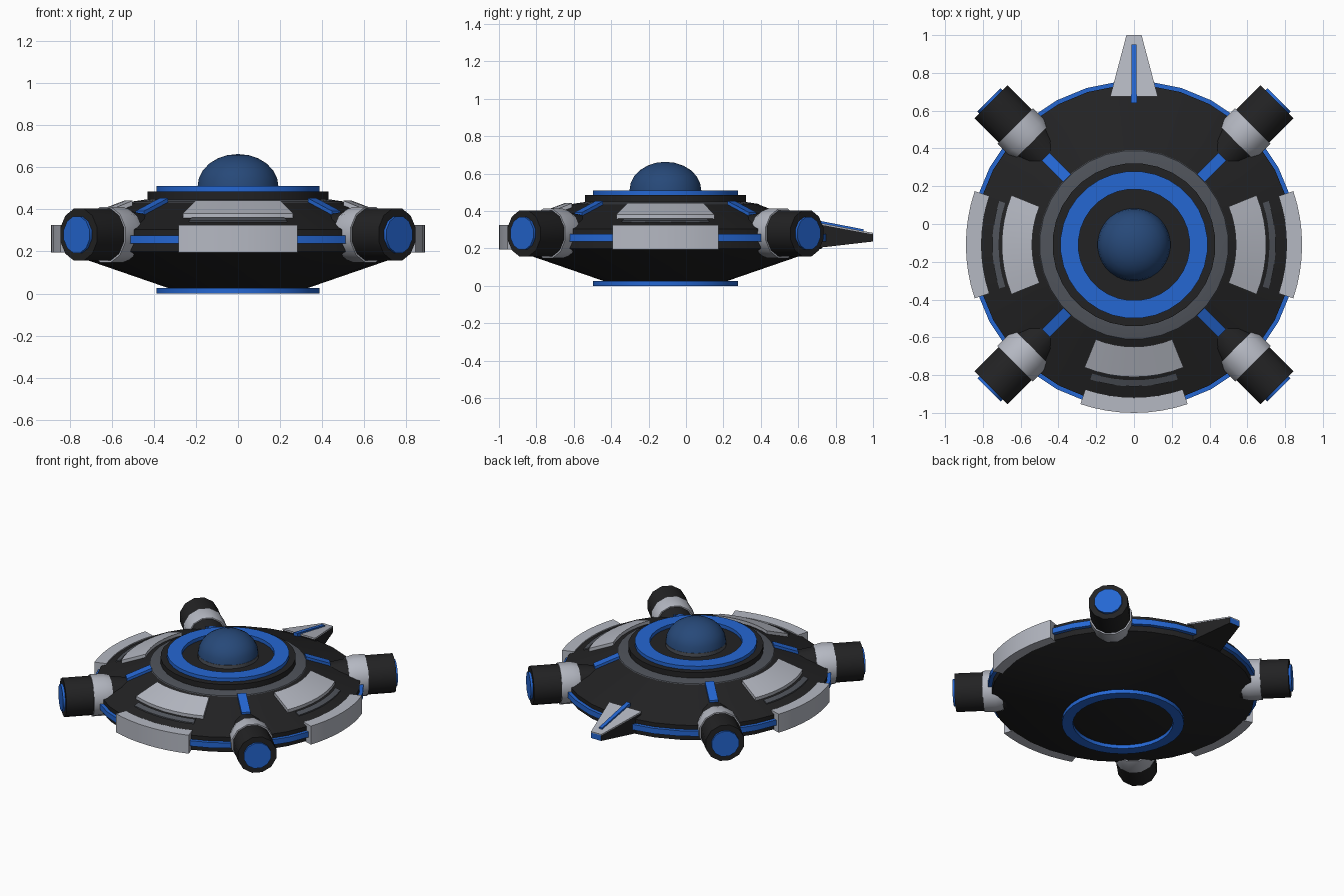
import bpy, bmesh, math
from mathutils import Matrix, Vector

if "Cube" in bpy.data.objects:
    bpy.data.objects.remove(bpy.data.objects["Cube"])

CENTRE = Matrix.Translation((0, -0.11, 0))


def material(name, rgb):
    m = bpy.data.materials.new(name)
    m.diffuse_color = (*rgb, 1)
    m.use_nodes = True
    m.node_tree.nodes["Principled BSDF"].inputs["Base Color"].default_value = m.diffuse_color
    return m


BLACK = material("hull black", (0.016, 0.016, 0.017))
BLUE = material("bright blue", (0.018, 0.135, 0.65))
GLASS = material("dome blue", (0.02, 0.066, 0.19))
LIGHT = material("light grey", (0.46, 0.48, 0.54))
DARK = material("dark grey", (0.08, 0.088, 0.105))


def finish(bm, name, mats, matrix, angle=35):
    bmesh.ops.remove_doubles(bm, verts=bm.verts, dist=1e-5)
    bmesh.ops.recalc_face_normals(bm, faces=bm.faces)
    me = bpy.data.meshes.new(name)
    bm.to_mesh(me)
    bm.free()
    me.transform(matrix)
    for m in mats:
        me.materials.append(m)
    for p in me.polygons:
        p.use_smooth = True
    me.set_sharp_from_angle(angle=math.radians(angle))
    ob = bpy.data.objects.new(name, me)
    bpy.context.collection.objects.link(ob)
    return ob


def sweep(name, mat, section, n=32, mid=None, half=None, matrix=CENTRE, loop=True, angle=35):
    """Turn an (r, z) section about z: a full turn, or an arc of +-half degrees about mid."""
    bm = bmesh.new()
    full = half is None
    start = math.pi / n if full else math.radians(mid - half)
    step = 2 * math.pi / n if full else math.radians(2 * half) / n
    rows = []
    for i in range(n if full else n + 1):
        a = start + i * step
        rows.append([bm.verts.new((r * math.cos(a), r * math.sin(a), z)) for r, z in section])
    k = len(section)
    for i in range(n):
        p, q = rows[i], rows[(i + 1) % len(rows)]
        for j in range(k if loop else k - 1):
            l = (j + 1) % k
            if section[j][0] < 1e-6:
                bm.faces.new((p[j], q[l], p[l]))
            elif section[l][0] < 1e-6:
                bm.faces.new((p[j], q[j], p[l]))
            else:
                bm.faces.new((p[j], q[j], q[l], p[l]))
    if not full:
        bm.faces.new(rows[0])
        bm.faces.new(rows[-1])
    bm.verts.ensure_lookup_table()
    return finish(bm, name, [mat], matrix, angle)


def rect(r0, r1, z0, z1):
    return [(r0, z0), (r1, z0), (r1, z1), (r0, z1)]


def hull_z(r):
    """Height of the sloping upper hull at radius r."""
    return 0.435 - (r - 0.50) * 0.38


def on_hull(r0, r1, sink, rise):
    return [(r0, hull_z(r0) - sink), (r1, hull_z(r1) - sink),
            (r1, hull_z(r1) + rise), (r0, hull_z(r0) + rise)]


# Saucer body
sweep("hull", BLACK, [(0, 0.025), (0.33, 0.025), (0.84, 0.20), (0.845, 0.305),
                      (0.50, 0.435), (0, 0.435)], loop=False, angle=20)
sweep("rim_stripe", BLUE, rect(0.82, 0.867, 0.238, 0.276))
sweep("belly_ring", BLUE, rect(0.32, 0.39, 0.0, 0.027))

# Upper deck and dome
sweep("deck_ring", DARK, [(0.42, 0.42), (0.51, 0.425), (0.50, 0.438), (0.44, 0.447), (0.42, 0.447)])
sweep("deck", BLACK, [(0, 0.43), (0.432, 0.43), (0.432, 0.485), (0, 0.485)], loop=False)
sweep("deck_light_ring", BLUE, rect(0.295, 0.39, 0.48, 0.51))
sweep("dome_collar", DARK, rect(0.16, 0.195, 0.48, 0.51))
dome = [(0.193 * math.cos(math.radians(t)), 0.51 + 0.153 * math.sin(math.radians(t)))
        for t in range(0, 90, 15)] + [(0, 0.663)]
sweep("dome", GLASS, dome, loop=False)

# Armour on the front and both sides
for side, mid in (("front", -90), ("right", 0), ("left", 180)):
    sweep(side + "_rim_plate", LIGHT, rect(0.81, 0.89, 0.195, 0.325), 8, mid, 18.6)
    sweep(side + "_deck_panel", LIGHT, on_hull(0.54, 0.70, 0.02, 0.022), 8, mid, 22)
    sweep(side + "_vent", DARK, on_hull(0.717, 0.75, 0.02, 0.008), 8, mid, 18)

# Four engine pods with collars and lit caps on the diagonals
for name, deg in (("back_right", 45), ("back_left", 135), ("front_left", 225), ("front_right", 315)):
    turn = CENTRE @ Matrix.Rotation(math.radians(deg), 4, 'Z')
    axis = turn @ Matrix.Translation((0, 0, 0.28)) @ Matrix.Rotation(math.pi / 2, 4, 'Y')
    sweep(name + "_pod", BLACK, [(0, 0.55), (0.085, 0.55), (0.12, 0.78), (0.128, 0.86),
                                 (0.128, 1.07), (0, 1.07)], 12, matrix=axis, loop=False)
    sweep(name + "_collar", LIGHT, [(0.10, 0.765), (0.125, 0.765), (0.137, 0.81),
                                    (0.137, 0.89), (0.10, 0.89)], 12, matrix=axis)
    sweep(name + "_cap", BLUE, [(0, 1.06), (0.09, 1.06), (0.09, 1.085), (0, 1.085)],
          12, matrix=axis, loop=False)
    # Deck strip leading to the pod
    bm = bmesh.new()
    bmesh.ops.create_cube(bm, size=1)
    for v in bm.verts:
        r = 0.50 if v.co.x < 0 else 0.66
        v.co = (r, v.co.y * 0.058, hull_z(r) + (0.018 if v.co.z > 0 else -0.02))
    finish(bm, name + "_strip", [BLUE], turn)


def tapered(name, mats, y0, y1, w0, w1, low, high, rule=None):
    """Box along y, with half widths w and (start, end) heights low and high."""
    bm = bmesh.new()
    bmesh.ops.create_cube(bm, size=1)
    for v in bm.verts:
        end = v.co.y > 0
        z = (high if v.co.z > 0 else low)[end]
        v.co = Vector(((w1 if end else w0) * (1 if v.co.x > 0 else -1), y1 if end else y0, z))
    bm.normal_update()
    if rule:
        for f in bm.faces:
            f.material_index = rule(f.normal)
    finish(bm, name, mats, Matrix.Identity(4))


# Tail fin: black body, blue tip, grey top plate and blue spine
tapered("tail_fin", [BLACK, BLUE], 0.68, 1.0, 0.124, 0.039, (0.20, 0.237), (0.336, 0.276),
        lambda n: 1 if n.y > 0.9 else 0)
tapered("tail_fin_plate", [LIGHT], 0.675, 1.0, 0.126, 0.04, (0.335, 0.275), (0.344, 0.283))
tapered("tail_fin_spine", [BLUE], 0.64, 0.95, 0.015, 0.012, (0.33, 0.28), (0.362, 0.302))
